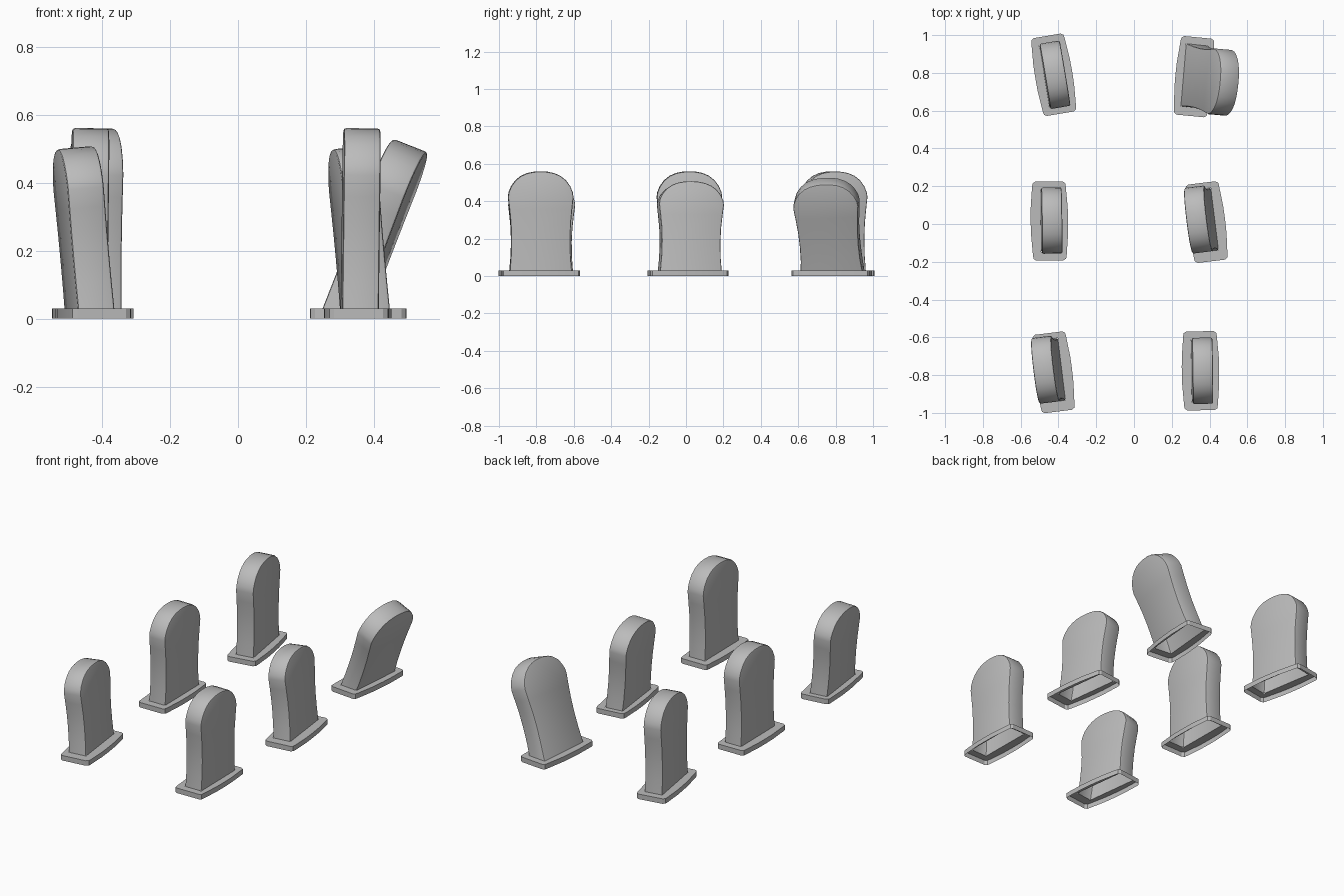
import bpy, bmesh, math
from mathutils import Vector, Matrix

if "Cube" in bpy.data.objects:
    bpy.data.objects.remove(bpy.data.objects["Cube"])

PLATE_H = 0.03
HALF_T = 0.054

stone = bpy.data.materials.new("grey stone")
stone.diffuse_color = (0.5, 0.5, 0.5, 1)
stone.use_nodes = True
stone.node_tree.nodes["Principled BSDF"].inputs["Base Color"].default_value = stone.diffuse_color

# right half of the slab outline: (half width, height as a fraction)
PROFILE = [(0.166, 0), (0.160, 0.15), (0.158, 0.32), (0.161, 0.48), (0.168, 0.62),
           (0.175, 0.74), (0.171, 0.79), (0.158, 0.85), (0.135, 0.91),
           (0.105, 0.955), (0.072, 0.982), (0.036, 0.996)]
# quarter of the plate outline, with clipped corner and bowed long side
QUARTER = [(0.099, 0.02), (0.098, 0.07), (0.089, 0.185), (0.086, 0.2), (0.072, 0.209)]


def finish(bm, name):
    mesh = bpy.data.meshes.new(name)
    bm.to_mesh(mesh)
    bm.free()
    mesh.materials.append(stone)
    obj = bpy.data.objects.new(name, mesh)
    bpy.context.collection.objects.link(obj)
    bpy.ops.object.select_all(action='DESELECT')
    obj.select_set(True)
    bpy.context.view_layer.objects.active = obj
    bpy.ops.object.shade_smooth_by_angle(angle=math.radians(30))


def make_slab(name, height, place):
    bm = bmesh.new()
    outline = PROFILE + [(0, 1)] + [(-y, z) for y, z in reversed(PROFILE)]
    rims = [[bm.verts.new((x, y, z * height)) for y, z in outline] for x in (-HALF_T, HALF_T)]
    n = len(outline)
    for rim in rims:
        bm.faces.new(rim)
    for i in range(n):
        j = (i + 1) % n
        bm.faces.new((rims[0][i], rims[0][j], rims[1][j], rims[1][i]))
    bmesh.ops.recalc_face_normals(bm, faces=bm.faces)
    # soften both rims, leaving the foot alone
    edges = [e for e in bm.edges
             if abs(e.verts[0].co.x - e.verts[1].co.x) < 1e-5
             and max(v.co.z for v in e.verts) > 1e-5]
    bmesh.ops.bevel(bm, geom=edges, offset=0.008, segments=2, affect='EDGES', profile=0.5)
    # open foot
    foot = [f for f in bm.faces if all(v.co.z < 1e-4 for v in f.verts)]
    bmesh.ops.delete(bm, geom=foot, context='FACES_ONLY')
    for v in bm.verts:
        v.co = place(v.co)
    finish(bm, name)


def make_plate(name, cx, cy, yaw, place):
    bm = bmesh.new()
    right = [(x, -y) for x, y in reversed(QUARTER)] + QUARTER
    outline = right + [(-x, -y) for x, y in right]
    turn = Matrix.Translation((cx, cy, 0)) @ Matrix.Rotation(yaw, 4, 'Z')
    low, top = [[bm.verts.new(turn @ Vector((x, y, z))) for x, y in outline]
                for z in (0, PLATE_H)]
    n = len(outline)
    for i in range(n):
        j = (i + 1) % n
        bm.faces.new((low[i], low[j], top[j], top[i]))
    # top ring around the foot of the slab
    hw = PROFILE[0][0]
    hole = [bm.verts.new(place(Vector((sx * HALF_T, sy * hw, 0))))
            for sx, sy in ((1, -1), (1, 1), (-1, 1), (-1, -1))]
    edges = [bm.edges.new((hole[i], hole[(i + 1) % 4])) for i in range(4)]
    edges += [bm.edges.get((top[i], top[(i + 1) % n])) for i in range(n)]
    bmesh.ops.triangle_fill(bm, edges=edges, use_beauty=True, normal=(0, 0, 1))
    finish(bm, name)


def gravestone(label, plate, slab, yaw, height, lean):
    yaw = math.radians(yaw)
    axis = Vector((lean[0], lean[1], 1)).normalized()
    tilt = Vector((0, 0, 1)).rotation_difference(axis).to_matrix() @ Matrix.Rotation(yaw, 3, 'Z')
    origin = Vector((slab[0], slab[1], PLATE_H))

    def place(co):
        p = origin + tilt @ co
        if co.z < 1e-4:  # slide foot points along the lean onto the plate
            p = p + axis * ((PLATE_H - p.z) / axis.z)
        return p

    make_slab("slab_" + label, height, place)
    make_plate("plate_" + label, plate[0], plate[1], yaw, place)


# plate centre, slab foot centre, yaw, slab height, lean per unit height
gravestone("front_left", (-0.426, -0.785), (-0.437, -0.775), 7, 0.475, (-0.09, 0.01))
gravestone("middle_right", (0.384, 0.010), (0.373, 0.020), 7, 0.475, (-0.09, 0.01))
gravestone("front_right", (0.352, -0.777), (0.358, -0.777), 0.8, 0.53, (0.012, 0))
gravestone("middle_left", (-0.448, 0.016), (-0.440, 0.018), 0.8, 0.53, (0.012, 0))
gravestone("back_left", (-0.425, 0.790), (-0.422, 0.790), 9.5, 0.53, (0.01, 0))
gravestone("back_right", (0.318, 0.780), (0.320, 0.783), -5.5, 0.515, (0.385, -0.09))
